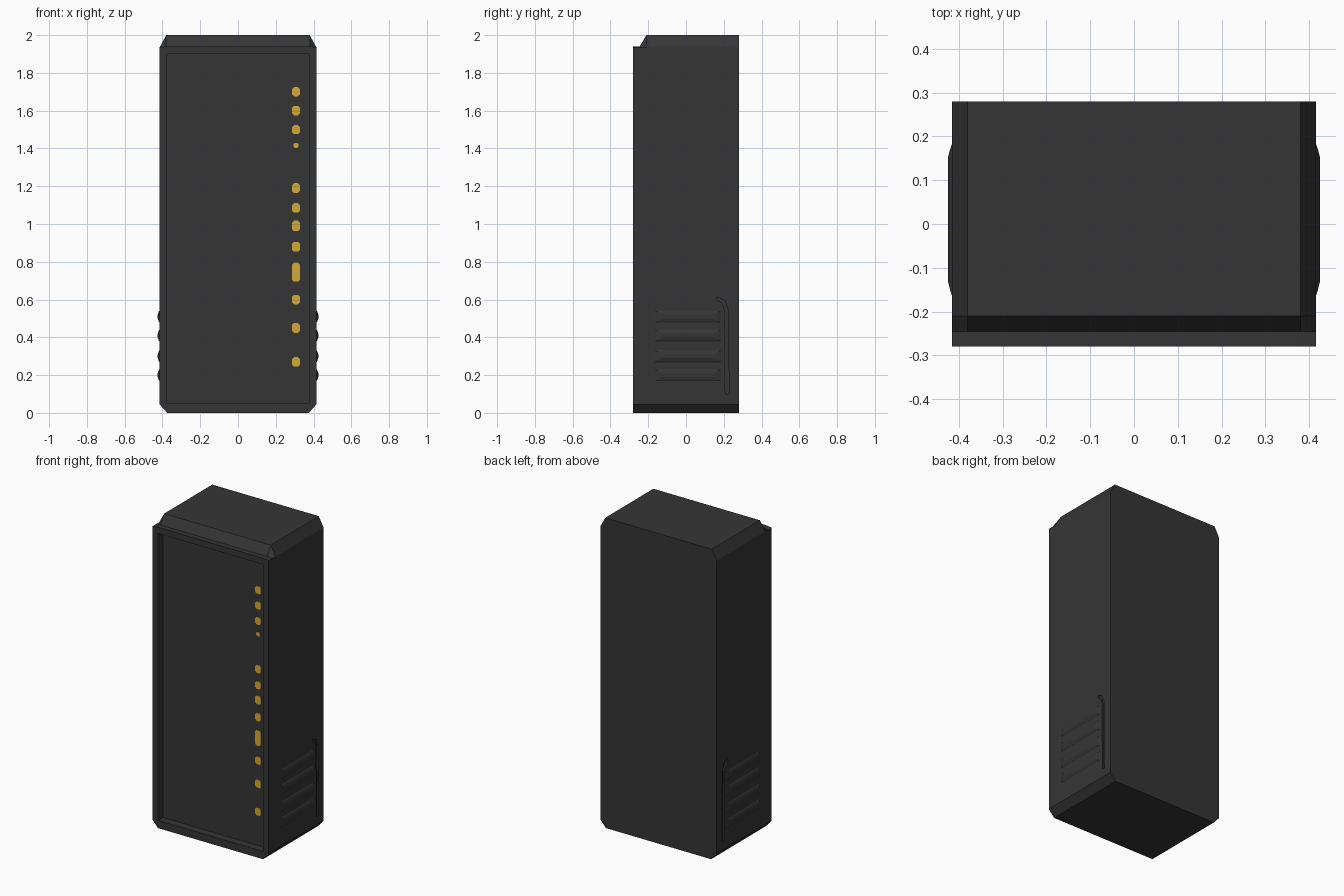
import bpy, bmesh
from mathutils import Vector

if "Cube" in bpy.data.objects:
    bpy.data.objects.remove(bpy.data.objects["Cube"], do_unlink=True)


def material(name, colour):
    m = bpy.data.materials.new(name)
    m.use_nodes = True
    m.diffuse_color = (*colour, 1)
    m.node_tree.nodes["Principled BSDF"].inputs["Base Color"].default_value = (*colour, 1)
    return m


charcoal = material("charcoal", (0.036, 0.036, 0.036))
amber = material("amber", (0.66, 0.40, 0.035))


def loft(name, rings, mat):
    """Closed solid skinned through rings of equal point count."""
    bm = bmesh.new()
    loops = [[bm.verts.new(p) for p in ring] for ring in rings]
    n = len(loops[0])
    for a, b in zip(loops, loops[1:]):
        for i in range(n):
            j = (i + 1) % n
            bm.faces.new((a[i], a[j], b[j], b[i]))
    bm.faces.new(loops[0])
    bm.faces.new(loops[-1])
    bmesh.ops.recalc_face_normals(bm, faces=bm.faces)
    mesh = bpy.data.meshes.new(name)
    bm.to_mesh(mesh)
    bm.free()
    mesh.materials.append(mat)
    ob = bpy.data.objects.new(name, mesh)
    bpy.context.collection.objects.link(ob)
    return ob


def cut(target, cutter):
    mod = target.modifiers.new("cut", 'BOOLEAN')
    mod.operation = 'DIFFERENCE'
    mod.solver = 'EXACT'
    mod.object = cutter
    bpy.context.view_layer.objects.active = target
    bpy.ops.object.modifier_apply(modifier=mod.name)
    bpy.data.objects.remove(cutter, do_unlink=True)


def body_ring(y, top):
    half = [(0.375, 0), (0.415, 0.045), (0.415, 1.935), (0.38, top)]
    return [(x, y, z) for x, z in half] + [(-x, y, z) for x, z in reversed(half)]


def rect_ring(y, x, z0, z1):
    return [(-x, y, z0), (x, y, z0), (x, y, z1), (-x, y, z1)]


# Cabinet with low front bezel and bevelled upper edges
cabinet = loft("cabinet", [body_ring(-0.28, 1.94), body_ring(-0.245, 1.94),
                           body_ring(-0.21, 2.0), body_ring(0.28, 2.0)], charcoal)

# Recessed front panel
cut(cabinet, loft("panel_cutter", [rect_ring(-0.4, 0.375, 0.05, 1.9),
                                   rect_ring(-0.23, 0.375, 0.05, 1.9)], charcoal))

# Hooked grooves and louvres low on both sides
groove = [(0.208, 0.10), (0.228, 0.10), (0.222, 0.55), (0.205, 0.595),
          (0.165, 0.615), (0.165, 0.597), (0.192, 0.582), (0.203, 0.55)]
for side, label in ((1, "left"), (-1, "right")):
    cut(cabinet, loft("groove_cutter", [[(side * x, y, z) for y, z in groove]
                                        for x in (0.405, 0.45)], charcoal))
    for i, z in enumerate((0.2, 0.3, 0.41, 0.51)):
        rings = []
        for x, y0, y1, h in ((0.41, -0.18, 0.2, 0.04), (0.42, -0.15, 0.17, 0.025),
                             (0.425, -0.13, 0.15, 0.01)):
            rings.append([(side * x, y0, z - h), (side * x, y1, z - h),
                          (side * x, y1, z + h), (side * x, y0, z + h)])
        loft(f"{label}_louvre_{i + 1}", rings, charcoal)

# Column of indicator lights: height and half-height of each
lights = [(1.70, 0.025), (1.60, 0.025), (1.50, 0.024), (1.415, 0.013),
          (1.19, 0.026), (1.085, 0.025), (0.99, 0.028), (0.88, 0.026),
          (0.745, 0.05), (0.60, 0.025), (0.45, 0.026), (0.27, 0.025)]
for i, (z, h) in enumerate(lights):
    w = min(h, 0.021)
    c = w * 0.5
    outline = [(c, -h), (w, c - h), (w, h - c), (c, h),
               (-c, h), (-w, h - c), (-w, c - h), (-c, -h)]
    loft(f"indicator_light_{i + 1}", [[(0.307 + x, y, z + dz) for x, dz in outline]
                                      for y in (-0.234, -0.229)], amber)
